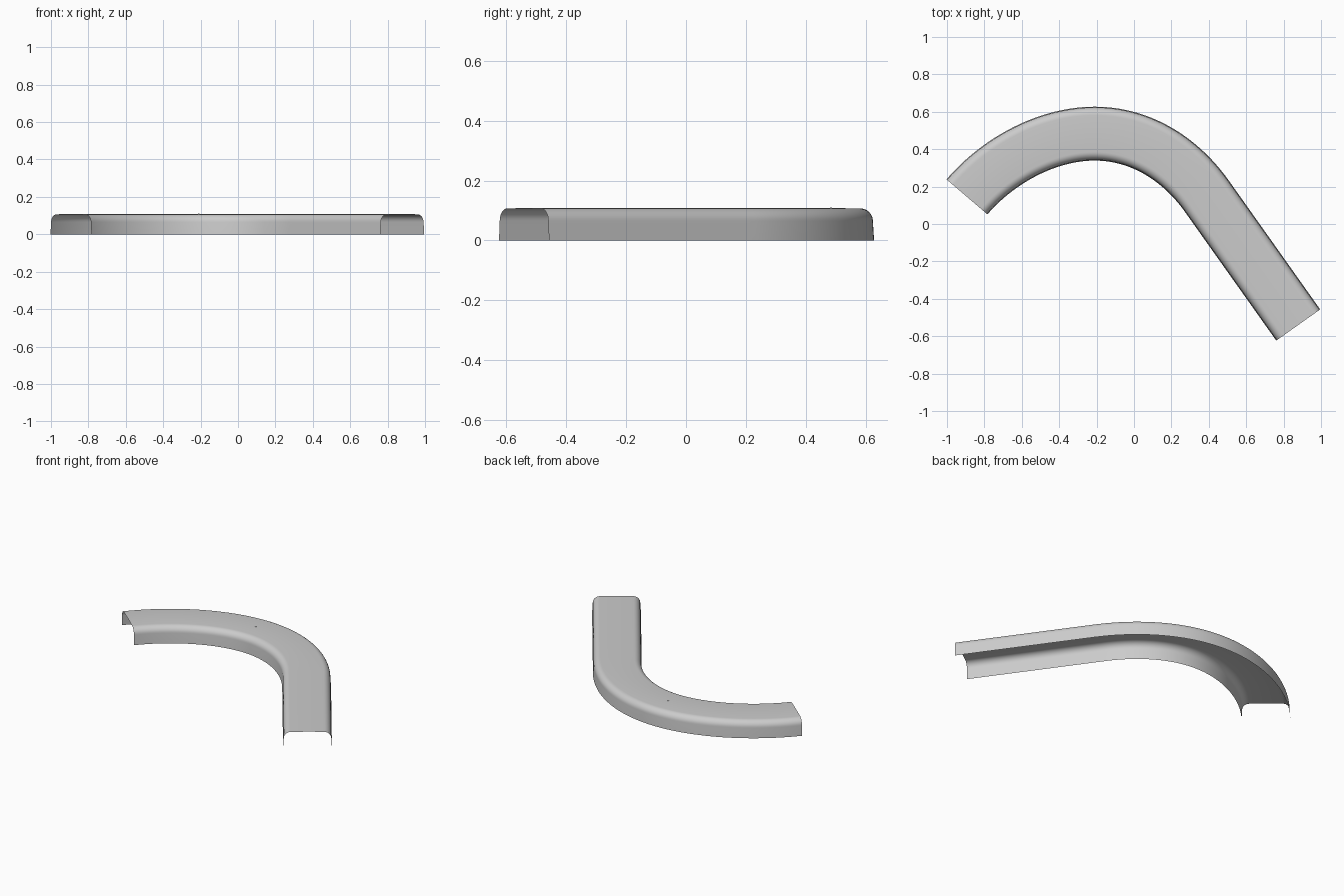
import bpy, bmesh, math
from mathutils import Vector
from mathutils.geometry import interpolate_bezier

cube = bpy.data.objects.get("Cube")
if cube:
    bpy.data.objects.remove(cube, do_unlink=True)


def make_material(name, value):
    mat = bpy.data.materials.new(name)
    mat.use_nodes = True
    colour = (value, value, value, 1)
    mat.diffuse_color = colour
    mat.node_tree.nodes["Principled BSDF"].inputs["Base Color"].default_value = colour
    return mat


grey = make_material("light grey", 0.6)
HALF, HEIGHT, RADIUS, DRAFT = 0.144, 0.107, 0.042, 0.004

# Centre line: a bend of two curve spans, then a straight run
start, crest = Vector((-0.893, 0.145)), Vector((-0.21, 0.483))
bend_end, finish = Vector((0.39, 0.148)), Vector((0.878, -0.54))
run = (finish - bend_end).normalized()
rise = Vector((0.65, 0.76)).normalized()
level = Vector((1, 0))
spans = [(start, rise, crest, level, 0.255), (crest, level, bend_end, run, 0.245)]
path, tangents = [], []
for a, ta, b, tb, reach in spans:
    pts = interpolate_bezier(a, a + ta * reach, b - tb * reach, b, 49)
    path += [Vector(p[:2]) for p in pts[:-1]]
path += [bend_end.lerp(finish, i / 40) for i in range(41)]
for i in range(len(path)):
    tangents.append((path[min(i + 1, len(path) - 1)] - path[max(i - 1, 0)]).normalized())
tangents[0], tangents[-1] = rise, run

# Half cross-section: drafted side wall, rounded shoulder, slightly crowned top
half = [(HALF, 0), (HALF - DRAFT, HEIGHT - RADIUS)]
for i in range(1, 9):
    angle = math.pi / 2 * i / 8
    half.append((HALF - DRAFT - RADIUS * (1 - math.cos(angle)),
                 HEIGHT - RADIUS * (1 - math.sin(angle))))
section = half + [(0, HEIGHT + 0.001)] + [(-u, z) for u, z in reversed(half)]

# Open channel cover swept along the centre line
bm = bmesh.new()
rings = []
for p, t in zip(path, tangents):
    side = Vector((t.y, -t.x))
    rings.append([bm.verts.new((*(p + side * u), z)) for u, z in section])
for r0, r1 in zip(rings, rings[1:]):
    for j in range(len(section) - 1):
        bm.faces.new((r0[j], r1[j], r1[j + 1], r0[j + 1]))
mesh = bpy.data.meshes.new("channel_cover")
bm.to_mesh(mesh)
bm.free()
mesh.materials.append(grey)
cover = bpy.data.objects.new("channel_cover", mesh)
bpy.context.collection.objects.link(cover)
bpy.context.view_layer.objects.active = cover
cover.select_set(True)
bpy.ops.object.shade_smooth_by_angle(angle=math.radians(40))

# Tiny pin through the top at the crest of the bend
bpy.ops.mesh.primitive_cube_add(size=0.006, location=(crest.x, crest.y, HEIGHT))
pin = bpy.context.object
pin.name = "centre_pin"
pin.data.materials.append(grey)
